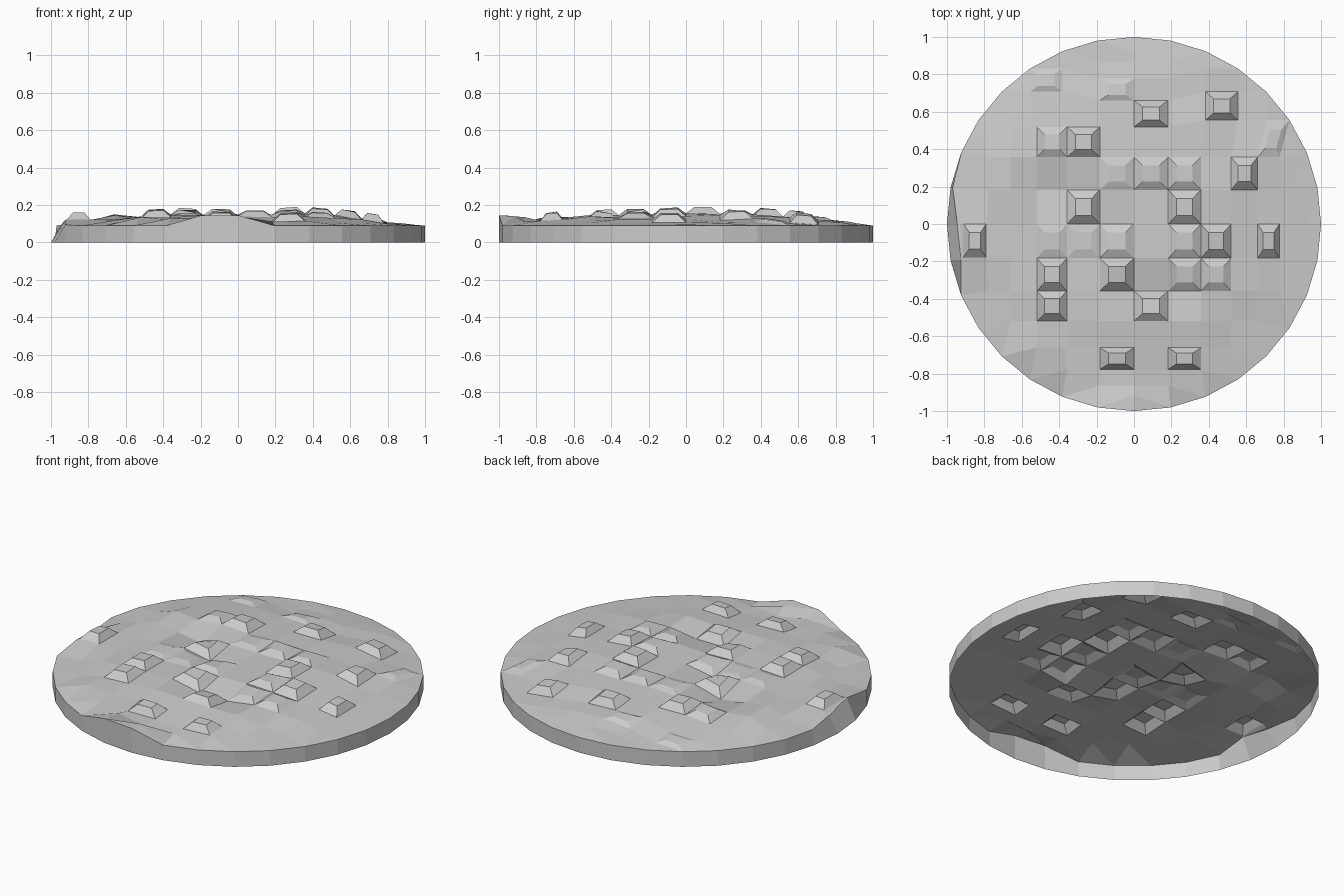
import bpy, bmesh, math, random
from mathutils import Vector

if "Cube" in bpy.data.objects:
    bpy.data.objects.remove(bpy.data.objects["Cube"])

random.seed(4)
N = 8  # grid steps from centre to rim (32 rim sides)


def spot(k):
    return math.sin(k * math.pi / (2 * N))


# Hand-set rim, ridge and hollow heights, keyed by grid position
height = {(-1, -7): .145, (0, -8): .145, (-8, 0): .095, (-7, -1): .12, (-6, -2): .095,
          (-2, 1): .1, (0, -2): .11, (-1, 0): .115, (1, -2): .11,
          (-6, 0): .115, (-6, -1): .122, (-5, 0): .12, (-5, -1): .122,
          (0, -7): .14, (-1, -6): .135,
          (-3, -4): .135, (-2, -5): .13, (-4, 1): .145, (-4, 2): .15, (-3, 1): .125}
shift = {(-8, 0): (-.945, 0), (-7, -1): (-.925, -.19), (-7, 1): (-.97, .195),
         (-6, 0): (-.91, 0), (-6, -1): (-.915, -.18), (-7, 0): (-.93, 0),
         (-5, 0): (-.79, 0), (-5, -1): (-.79, -.18)}

bm = bmesh.new()
grid = {}

# Ground surface points: squeezed a little towards the middle
for i in range(-N, N + 1):
    for j in range(-N, N + 1):
        d = abs(i) + abs(j)
        if d > N:
            continue
        x, y = spot(i), spot(j)
        if d < N:
            wide = (j >= 3 and i >= 2) or (j >= 4 and i <= -2)
            s = 1 if wide else .935
            x, y = x * s, y * s
            r = min(1, math.hypot(x, y))
            z = .092 + .055 * min(1, 1.9 * (1 - r)) + random.uniform(-.009, .009)
        else:
            z = .09
        z = height.get((i, j), z)
        x, y = shift.get((i, j), (x, y))
        grid[i, j] = bm.verts.new((x, y, z))

# Ground faces: quads inside, triangles along the rim
cells = {}
for i in range(-N, N):
    for j in range(-N, N):
        ks = [(i, j), (i + 1, j), (i + 1, j + 1), (i, j + 1)]
        vs = [grid[k] for k in ks if k in grid]
        if len(vs) >= 3:
            cells[i, j] = bm.faces.new(vs)

# Skirt wall, open underneath
rim = sorted((k for k in grid if abs(k[0]) + abs(k[1]) == N),
             key=lambda k: math.atan2(spot(k[1]), spot(k[0])))
foot = [bm.verts.new((spot(i), spot(j), 0)) for i, j in rim]
for a in range(len(rim)):
    b = (a + 1) % len(rim)
    bm.faces.new((foot[a], foot[b], grid[rim[b]], grid[rim[a]]))


# Raised stones: a cell lifted and tapered
def stone(cell, lift):
    f = cells[cell]
    base = list(f.verts)
    mid = f.calc_center_median()
    bm.faces.remove(f)
    top = []
    for v in base:
        p = mid.lerp(v.co, .5)
        top.append(bm.verts.new(p + Vector((0, 0, lift))))
    for a in range(4):
        b = (a + 1) % 4
        bm.faces.new((base[a], base[b], top[b], top[a]))
    bm.faces.new(top)


tall = [(-6, -1), (4, -1), (-1, -5), (1, -5), (0, -3), (-1, -2), (-3, -2), (-3, -3),
        (-2, 0), (1, 0), (3, 1), (2, 3), (0, 3), (-2, 2), (2, -1)]
low = [(-3, 2), (0, 1), (1, 1), (1, -1), (1, -2), (2, -2), (-1, -1)]
faint = [(-1, 4), (-3, 4), (4, 2), (-1, 1), (-3, -1), (-2, -1)]
for group, lift in ((tall, .038), (low, .024), (faint, .014)):
    for c in group:
        stone(c, lift)

bm.normal_update()
mesh = bpy.data.meshes.new("rocky_ground")
bm.to_mesh(mesh)
bm.free()
ob = bpy.data.objects.new("rocky_ground", mesh)
bpy.context.collection.objects.link(ob)
